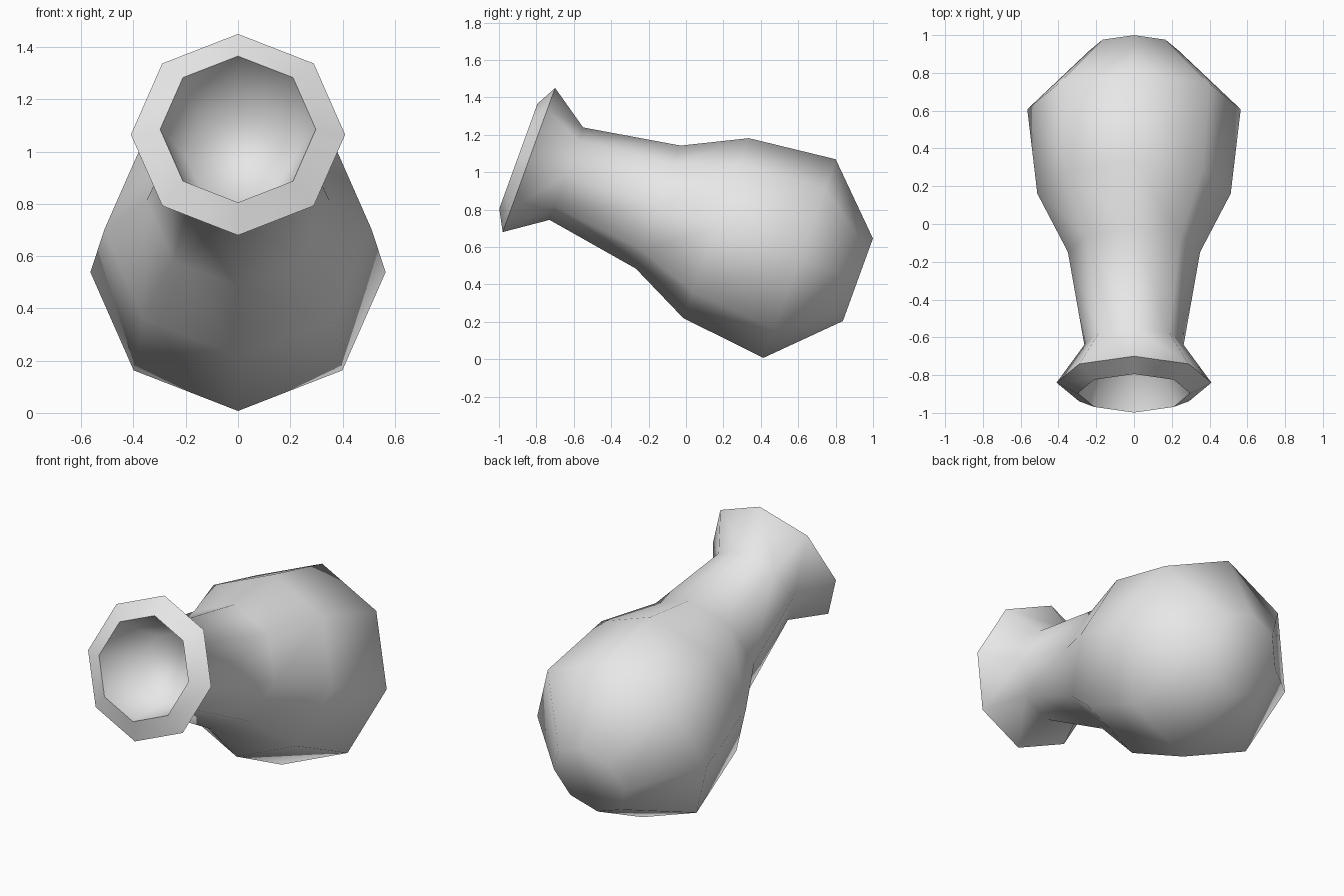
import bpy, bmesh, math
from mathutils import Matrix, Vector

cube = bpy.data.objects.get("Cube")
if cube:
    bpy.data.objects.remove(cube, do_unlink=True)

SIDES = 8
# (distance behind the rim, radius): mouth pocket, lip, rim, neck, belly, base
PROFILE = [(0.24, 0.20), (-0.06, 0.298), (0.0, 0.41), (0.213, 0.263),
           (0.736, 0.35), (1.065, 0.512), (1.54, 0.565), (1.872, 0.235)]

# Plain grey clay
clay = bpy.data.materials.new("grey_clay")
clay.use_nodes = True
colour = (0.8, 0.8, 0.8, 1.0)
clay.diffuse_color = colour
clay.node_tree.nodes["Principled BSDF"].inputs["Base Color"].default_value = colour

# Turn the profile into eight-sided rings around the local -z axis
bm = bmesh.new()
rings = []
for depth, radius in PROFILE:
    ring = []
    for i in range(SIDES):
        a = 2 * math.pi * i / SIDES
        ring.append(bm.verts.new((radius * math.cos(a), radius * math.sin(a), -depth)))
    rings.append(ring)
for a, b in zip(rings, rings[1:]):
    for i in range(SIDES):
        j = (i + 1) % SIDES
        bm.faces.new((a[i], a[j], b[j], b[i]))
# Close the pocket floor and the base
bm.faces.new(rings[0])
bm.faces.new(rings[-1])
bmesh.ops.recalc_face_normals(bm, faces=bm.faces)

# Lay the vase back so its mouth points forward and up by 20 degrees
lean = Matrix.Rotation(math.radians(70), 4, 'X')
bm.transform(Matrix.Translation(Vector((0, -0.84, 1.065))) @ lean)

mesh = bpy.data.meshes.new("vase")
bm.to_mesh(mesh)
bm.free()
mesh.materials.append(clay)
vase = bpy.data.objects.new("vase", mesh)
bpy.context.collection.objects.link(vase)

# Smooth body, crisp lip and rim
bpy.ops.object.select_all(action='DESELECT')
vase.select_set(True)
bpy.context.view_layer.objects.active = vase
bpy.ops.object.shade_smooth_by_angle(angle=math.radians(80))
